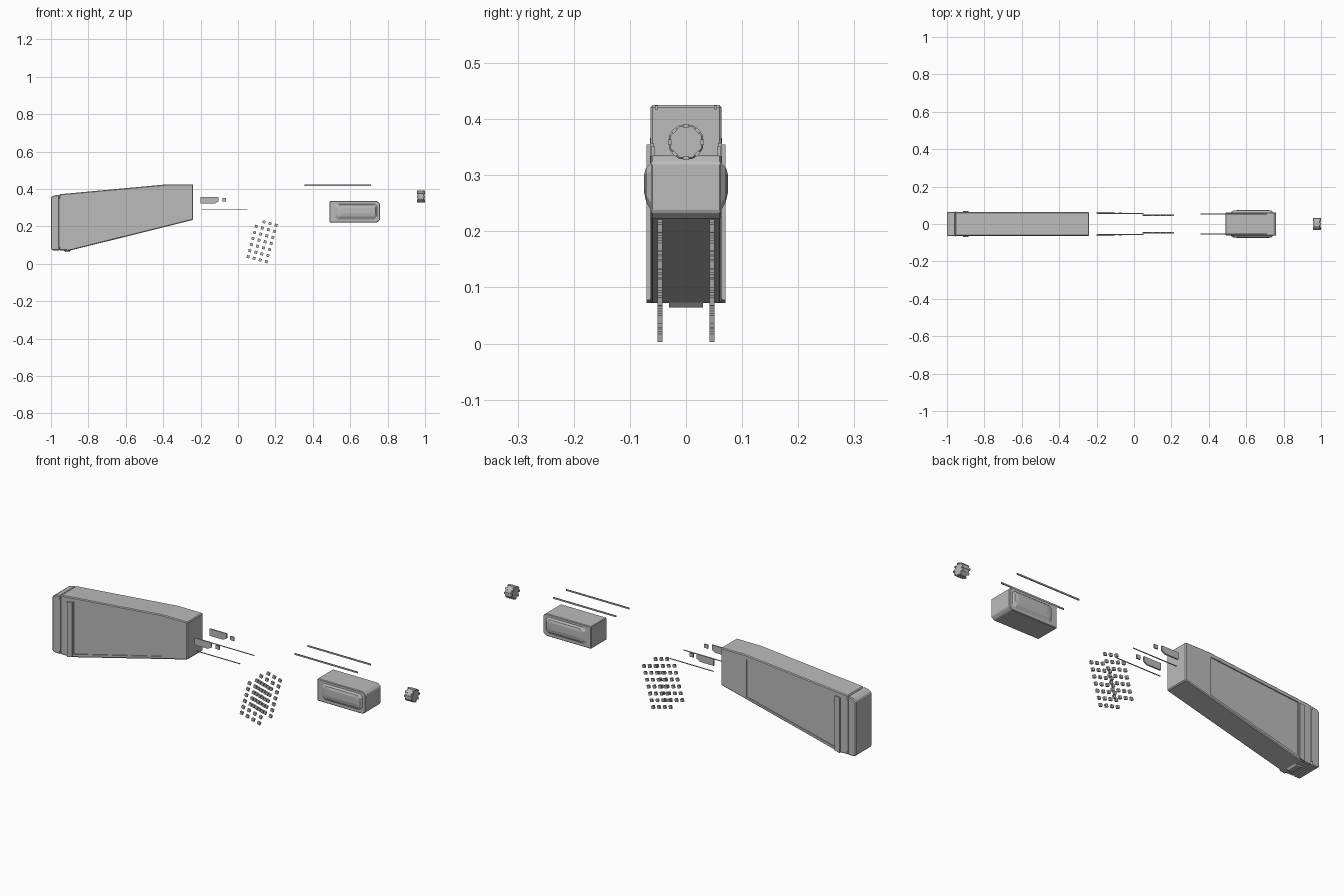
import bpy
import bmesh
import math
from mathutils import Matrix, Vector

cube = bpy.data.objects.get("Cube")
if cube:
    bpy.data.objects.remove(cube, do_unlink=True)

grey = bpy.data.materials.new("plain grey")
grey.use_nodes = True
grey.diffuse_color = (0.5, 0.5, 0.5, 1)
shader = next(n for n in grey.node_tree.nodes if n.type == 'BSDF_PRINCIPLED')
shader.inputs["Base Color"].default_value = (0.5, 0.5, 0.5, 1)


def finish(name, bm, bevel=0):
    bmesh.ops.recalc_face_normals(bm, faces=bm.faces)
    mesh = bpy.data.meshes.new(name)
    bm.to_mesh(mesh)
    bm.free()
    mesh.materials.append(grey)
    obj = bpy.data.objects.new(name, mesh)
    bpy.context.collection.objects.link(obj)
    if bevel:
        mod = obj.modifiers.new("edge", 'BEVEL')
        mod.width = bevel
        mod.segments = 1
        mod.limit_method = 'ANGLE'
    return obj


def prism(name, profile, y0, y1, bevel=0):
    """Extrude an x/z profile between two y positions."""
    bm = bmesh.new()
    face = bm.faces.new([bm.verts.new((x, y0, z)) for x, z in profile])
    new = bmesh.ops.extrude_face_region(bm, geom=[face])["geom"]
    verts = [v for v in new if isinstance(v, bmesh.types.BMVert)]
    bmesh.ops.translate(bm, verts=verts, vec=(0, y1 - y0, 0))
    return finish(name, bm, bevel)


def rect(x0, x1, z0, z1):
    return [(x0, z0), (x1, z0), (x1, z1), (x0, z1)]


SIDES = (("right", -1), ("left", 1))

# Stock body with a shallow recessed panel on each side
body = prism("stock_body", [(-0.955, 0.072), (-0.895, 0.072), (-0.24, 0.235),
                            (-0.24, 0.425), (-0.38, 0.425), (-0.955, 0.372)],
             -0.0635, 0.0635, 0.004)
panel = [(-0.88, 0.092), (-0.385, 0.213), (-0.385, 0.403), (-0.88, 0.36)]
for side, s in SIDES:
    cutter = prism("panel_cutter", panel, s * 0.0585, s * 0.09)
    cutter.hide_render = True
    mod = body.modifiers.new("recess", 'BOOLEAN')
    mod.operation = 'DIFFERENCE'
    mod.object = cutter
    mod.solver = 'EXACT'
    bpy.context.view_layer.update()
# Bake the cuts and drop the helpers
baked = bpy.data.meshes.new_from_object(body.evaluated_get(bpy.context.evaluated_depsgraph_get()))
body.modifiers.clear()
body.data = baked
for obj in [o for o in bpy.data.objects if o.name.startswith("panel_cutter")]:
    bpy.data.objects.remove(obj, do_unlink=True)

# Butt pad, strap and bottom lug
prism("butt_pad", [(-1, 0.08), (-0.99, 0.072), (-0.955, 0.072),
                   (-0.955, 0.37), (-0.985, 0.365), (-1, 0.355)], -0.0645, 0.0645, 0.004)
for side, s in SIDES:
    prism(side + "_strap", [(-0.913, 0.072), (-0.885, 0.078), (-0.885, 0.355), (-0.913, 0.352)],
          s * 0.06, s * 0.07)
    prism(side + "_pad_groove", rect(-0.958, -0.952, 0.09, 0.35), s * 0.06, s * 0.067)
prism("bottom_lug", [(-0.935, 0.075), (-0.925, 0.064), (-0.9, 0.064), (-0.89, 0.075)], -0.03, 0.03)

# Paired loose plates, pins and thin strips
for side, s in SIDES:
    prism(side + "_latch_plate", [(-0.2, 0.322), (-0.125, 0.322), (-0.105, 0.333),
                                  (-0.105, 0.357), (-0.2, 0.357)], s * 0.057, s * 0.064)
    prism(side + "_pin", rect(-0.084, -0.063, 0.332, 0.351), s * 0.056, s * 0.062)
    prism(side + "_lower_strip", rect(-0.195, 0.052, 0.288, 0.291), s * 0.054, s * 0.058)
    prism(side + "_upper_rail", rect(0.355, 0.71, 0.417, 0.424), s * 0.05, s * 0.055)

# Grip studs: a tilted grid with one corner left out
tilt = Matrix.Rotation(math.radians(15), 4, 'Y')
for side, s in SIDES:
    bm = bmesh.new()
    for row in range(7):
        for col in range(4):
            if (row, col) == (6, 0):
                continue
            offset = tilt @ Vector((col * 0.0336, 0, row * 0.0336))
            place = Matrix.Translation(Vector((0.054, s * 0.0465, 0.038)) + offset)
            bmesh.ops.create_cube(bm, size=1, matrix=place @ tilt
                                  @ Matrix.Diagonal((0.015, 0.009, 0.015, 1)))
    finish(side + "_grip_studs", bm)

# Fore-end block with clipped front corners
prism("fore_block", [(0.49, 0.222), (0.745, 0.222), (0.76, 0.235),
                     (0.76, 0.322), (0.745, 0.335), (0.49, 0.335)], -0.0625, 0.0625, 0.003)


def bulge_ring(x0, x1, z0, z1, c):
    return [(x0 + c, z0), (x1 - c, z0), (x1, z0 + c), (x1, z1 - c),
            (x1 - c, z1), (x0 + c, z1), (x0, z1 - c), (x0, z0 + c)]


# Bulged side grips on the block
for side, s in SIDES:
    bm = bmesh.new()
    rings = []
    for y, shape in ((0.061, bulge_ring(0.515, 0.745, 0.235, 0.322, 0.014)),
                     (0.071, bulge_ring(0.53, 0.735, 0.252, 0.314, 0.012)),
                     (0.0745, bulge_ring(0.555, 0.715, 0.268, 0.302, 0.009))):
        rings.append([bm.verts.new((x, s * y, z)) for x, z in shape])
    for a, b in zip(rings, rings[1:]):
        for i in range(8):
            j = (i + 1) % 8
            bm.faces.new((a[i], a[j], b[j], b[i]))
    bm.faces.new(rings[0])
    bm.faces.new(rings[-1])
    finish(side + "_side_bulge", bm)

# Octagonal end cap with small ribs
axis = Matrix.Translation((0.978, 0, 0.359)) @ Matrix.Rotation(math.pi / 2, 4, 'Y')
bm = bmesh.new()
bmesh.ops.create_cone(bm, cap_ends=True, segments=8, radius1=0.033, radius2=0.033, depth=0.036,
                      matrix=axis @ Matrix.Rotation(math.pi / 8, 4, 'Z'))
finish("end_cap", bm, 0.003)
bm = bmesh.new()
for i in range(8):
    turn = Matrix.Rotation(i * math.pi / 4, 4, 'Z') @ Matrix.Translation((0.029, 0, 0))
    bmesh.ops.create_cube(bm, size=1, matrix=axis @ turn @ Matrix.Diagonal((0.006, 0.01, 0.044, 1)))
finish("cap_ribs", bm)
